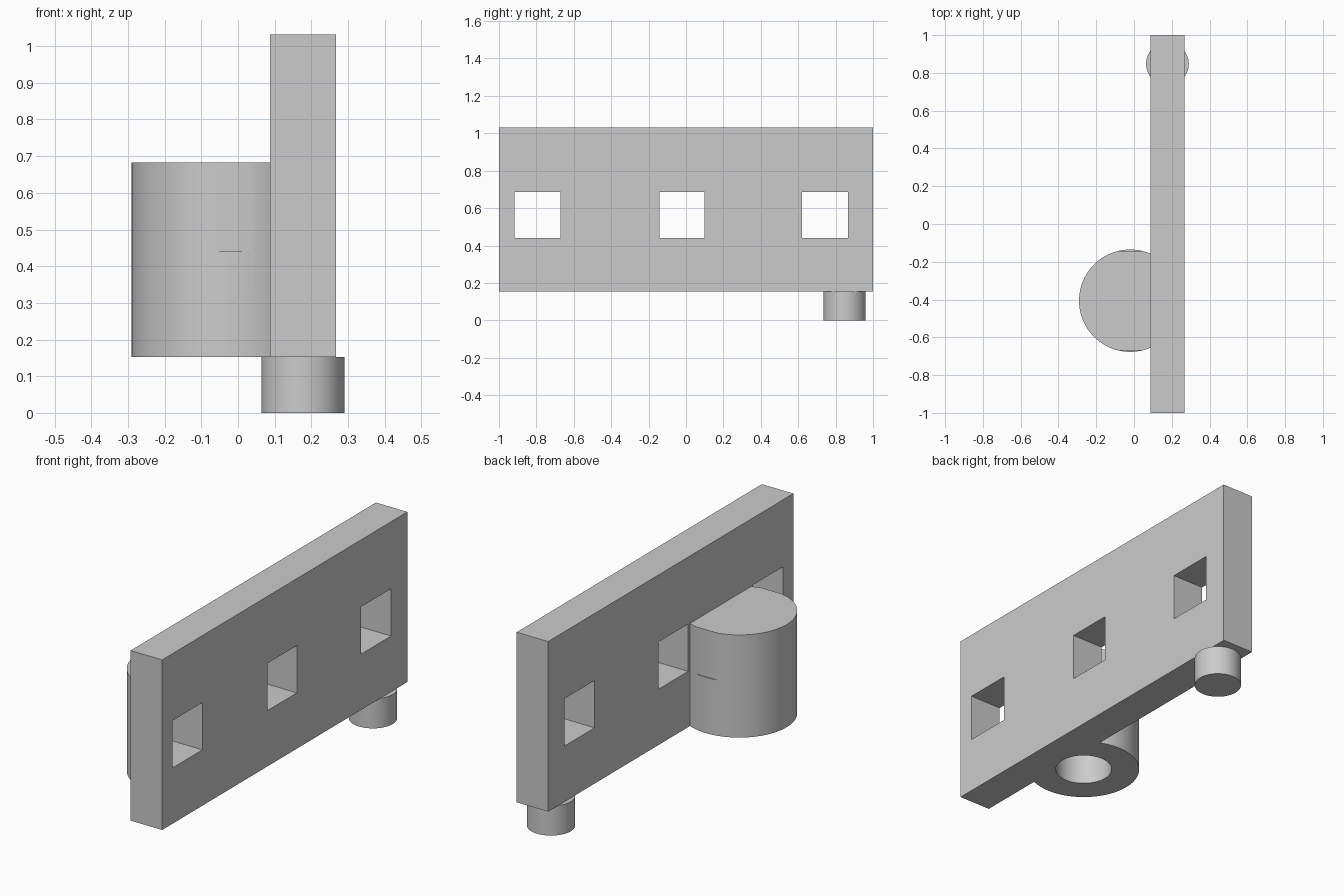
import bpy
import math

if "Cube" in bpy.data.objects:
    bpy.data.objects.remove(bpy.data.objects["Cube"])

grey = bpy.data.materials.new("light_grey")
grey.diffuse_color = (0.6, 0.6, 0.6, 1.0)
grey.use_nodes = True
grey.node_tree.nodes["Principled BSDF"].inputs["Base Color"].default_value = grey.diffuse_color

BASE, TOP = 0.153, 1.031          # plate bottom and top
BACK, FACE = 0.087, 0.267         # plate x range


def box(name, x, y, z):
    bpy.ops.mesh.primitive_cube_add(
        size=1, location=[(a + b) / 2 for a, b in (x, y, z)])
    ob = bpy.context.object
    ob.name = name
    ob.scale = [b - a for a, b in (x, y, z)]
    bpy.ops.object.transform_apply(location=True, rotation=True, scale=True)
    ob.data.materials.append(grey)
    return ob


def cylinder(name, x, y, z0, z1, r, sides=96):
    bpy.ops.mesh.primitive_cylinder_add(
        vertices=sides, radius=r, depth=z1 - z0, location=(x, y, (z0 + z1) / 2))
    ob = bpy.context.object
    ob.name = name
    bpy.ops.object.transform_apply(location=True, rotation=True, scale=True)
    ob.data.materials.append(grey)
    return ob


def combine(target, tool, operation):
    mod = target.modifiers.new(operation.lower(), 'BOOLEAN')
    mod.operation = operation
    mod.solver = 'EXACT'
    mod.object = tool
    bpy.context.view_layer.objects.active = target
    bpy.ops.object.modifier_apply(modifier=mod.name)
    bpy.data.objects.remove(tool)


def smooth(ob):
    bpy.ops.object.select_all(action='DESELECT')
    ob.select_set(True)
    bpy.context.view_layer.objects.active = ob
    bpy.ops.object.shade_smooth_by_angle(angle=math.radians(30))


# Upright plate joined with the round socket on its left side
plate = box("plate_with_socket", (BACK, FACE), (-1, 1), (BASE, TOP))
combine(plate, cylinder("socket", -0.02, -0.406, BASE, 0.683, 0.271), 'UNION')

# Three square windows; the cuts also graze the sides of the socket
for y0, y1 in ((-0.917, -0.671), (-0.142, 0.099), (0.621, 0.867)):
    combine(plate, box("window_cutter", (-0.5, 0.5), (y0, y1), (0.441, 0.685)),
            'DIFFERENCE')

# Blind hole in the underside of the socket
combine(plate, cylinder("hole_cutter", -0.02, -0.406, 0.05, 0.5, 0.136),
        'DIFFERENCE')
smooth(plate)

# Round peg under the far end of the plate
smooth(cylinder("peg", 0.177, 0.848, 0, BASE, 0.113))
